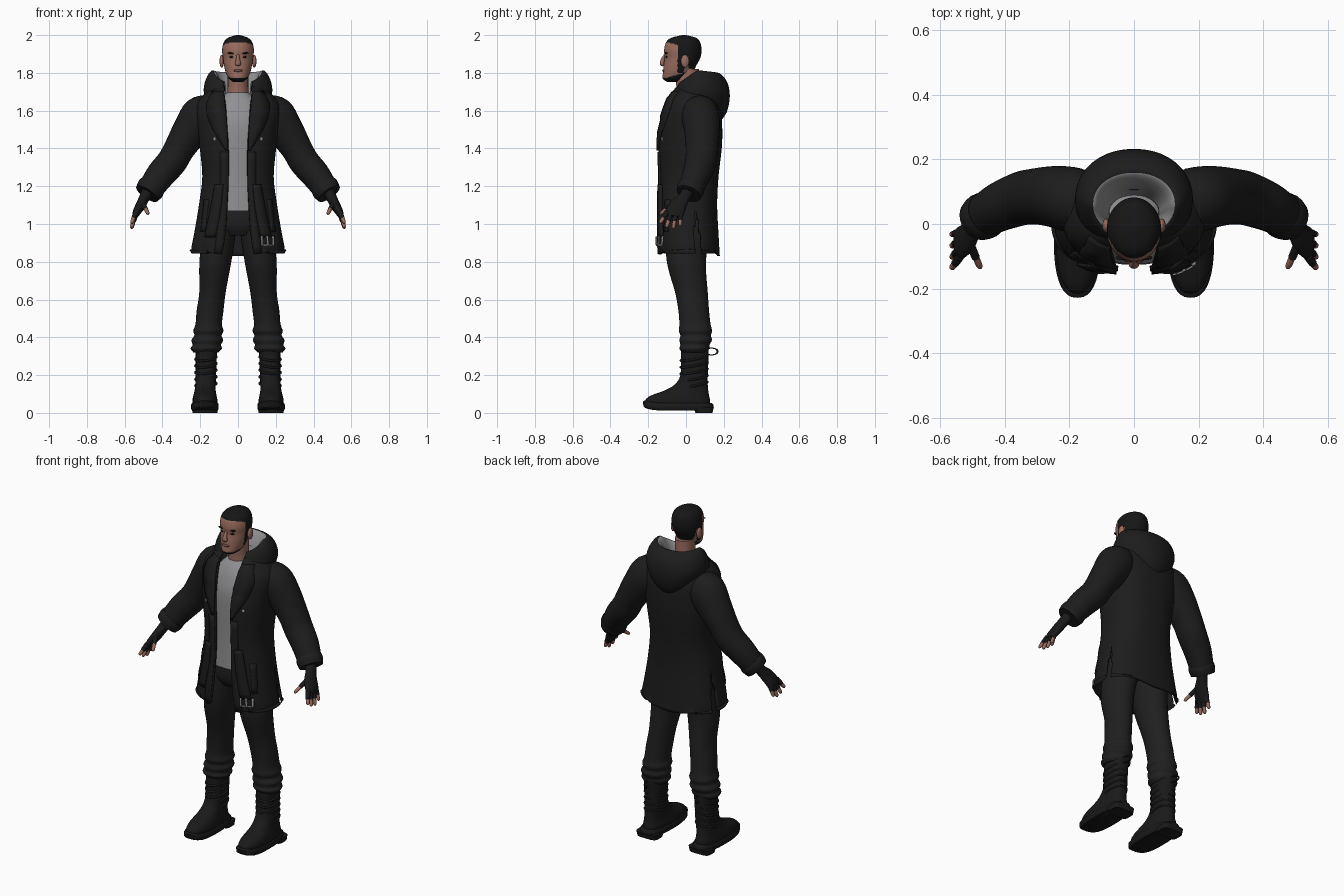
import bpy, bmesh
from math import sin, cos, pi, acos, copysign
from mathutils import Vector

if "Cube" in bpy.data.objects:
    bpy.data.objects.remove(bpy.data.objects["Cube"])


def material(name, r, g, b):
    m = bpy.data.materials.new(name)
    m.use_nodes = True
    m.diffuse_color = (r, g, b, 1)
    bsdf = m.node_tree.nodes["Principled BSDF"]
    bsdf.inputs["Base Color"].default_value = (r, g, b, 1)
    bsdf.inputs["Roughness"].default_value = 0.8
    return m


CLOTH = material("black cloth", .012, .012, .012)
TROUSER = material("charcoal trousers", .014, .014, .014)
LEATHER = material("black leather", .010, .010, .010)
GREY = material("light grey", .28, .28, .29)
SKIN = material("skin", .32, .15, .11)
HAIR = material("black hair", .008, .008, .008)
LIPS = material("lips", .20, .075, .06)
made = []


def smooth(rows, k=4):
    """Catmull-Rom interpolation of equally long tuples."""
    out = []
    for i in range(len(rows) - 1):
        quad = zip(rows[max(i - 1, 0)], rows[i], rows[i + 1], rows[min(i + 2, len(rows) - 1)])
        quad = list(quad)
        for j in range(k):
            t = j / k
            out.append([b + .5 * t * (c - a + t * (2*a - 5*b + 4*c - d + t * (3*(b - c) + d - a)))
                        for a, b, c, d in quad])
    return out + [list(rows[-1])]


def skin(name, rings, mats, closed=True, rule=None, thick=0, side=1, drop=None):
    """Join rings of points into a surface; rule picks a material per face."""
    bm = bmesh.new()
    grid = [[bm.verts.new((side * p[0], p[1], p[2])) for p in ring] for ring in rings]
    n = len(grid[0])
    for i, (a, b) in enumerate(zip(grid, grid[1:])):
        for j in range(n if closed else n - 1):
            k = (j + 1) % n
            f = bm.faces.new((a[j], a[k], b[k], b[j]))
            if rule:
                f.material_index = rule(f.calc_center_median(), i)
    if closed:
        for ring in (grid[0], grid[-1]):
            f = bm.faces.new(ring)
            f.material_index = rule(f.calc_center_median(), 0) if rule else 0
    if drop:
        gone = [f for f in bm.faces if drop(f.calc_center_median())]
        bmesh.ops.delete(bm, geom=gone, context='FACES')
    bmesh.ops.recalc_face_normals(bm, faces=bm.faces)
    me = bpy.data.meshes.new(name)
    bm.to_mesh(me)
    bm.free()
    for m in mats:
        me.materials.append(m)
    ob = bpy.data.objects.new(name, me)
    bpy.context.collection.objects.link(ob)
    if thick:
        mod = ob.modifiers.new("thickness", 'SOLIDIFY')
        mod.thickness, mod.offset = thick, 0
    made.append(ob)
    return ob


def stack(rows, n=40, p=1.0, lift=None):
    """Level rings from rows (x, z, half width, front y, back y, opening half width)."""
    rings = []
    for r in rows:
        x, z, rx, yf, yb = r[:5]
        if len(r) > 5:
            a = pi / 2 - acos(min(1, (r[5] / rx) ** (1 / p)))
            angles = [-pi/2 + a + (2*pi - 2*a) * j / n for j in range(n + 1)]
        else:
            angles = [2 * pi * j / n for j in range(n)]
        rings.append([(x + rx * copysign(abs(cos(t)) ** p, cos(t)),
                       (yf + yb) / 2 + (yb - yf) / 2 * copysign(abs(sin(t)) ** p, sin(t)),
                       z + (lift(z, cos(t), sin(t)) if lift else 0)) for t in angles])
    return rings


def tube(name, path, mat, n=16, side=1, k=4):
    """Limb along a path of (x, y, z, in-plane radius, depth radius)."""
    rows = smooth(path, k)
    pts = [Vector(r[:3]) for r in rows]
    rings = []
    for i, r in enumerate(rows):
        t = (pts[min(i + 1, len(pts) - 1)] - pts[max(i - 1, 0)]).normalized()
        u = t.cross(Vector((0, 1, 0))).normalized()
        v = t.cross(u)
        rings.append([pts[i] + u * r[3] * cos(2*pi*j/n) + v * r[4] * sin(2*pi*j/n) for j in range(n)])
    return skin(name, rings, [mat], side=side)


def ball(name, loc, size, mat):
    bpy.ops.mesh.primitive_uv_sphere_add(segments=16, ring_count=10, location=loc)
    ob = bpy.context.object
    ob.name, ob.scale = name, size
    ob.data.materials.append(mat)
    made.append(ob)
    return ob


def ring(name, loc, rad, thin, mat, size=(1, 1, 1), rot=(0, 0, 0)):
    bpy.ops.mesh.primitive_torus_add(location=loc, rotation=rot, major_radius=rad, minor_radius=thin,
                                     major_segments=28, minor_segments=8)
    ob = bpy.context.object
    ob.name, ob.scale = name, size
    ob.data.materials.append(mat)
    made.append(ob)


# Head: hair and beard are picked by position
def head_colour(c, i):
    x, y, z = c
    hair = z > 1.958 - .25 * max(0, abs(x) - .045) or (y > -.035 and z > 1.885) or (y > .012 and z > 1.825)
    burn = -.045 < y < -.01 and z > 1.80
    beard = z < 1.775 + .28 * max(0, y + .10) and y < 0
    return 1 if hair or burn or beard else 0


head = [(0, 1.752, .025, -.10, -.03), (0, 1.77, .048, -.123, 0), (0, 1.80, .064, -.122, .035),
        (0, 1.84, .074, -.118, .055), (0, 1.88, .080, -.113, .076), (0, 1.92, .084, -.116, .082),
        (0, 1.96, .076, -.106, .076), (0, 1.985, .054, -.08, .055), (0, 2.0, .012, -.02, 0)]
skin("head", stack(smooth(head, 7), 72), [SKIN, HAIR], rule=head_colour)
skin("neck", stack(smooth([(0, 1.64, .075, -.06, .08), (0, 1.70, .056, -.05, .07), (0, 1.82, .055, -.06, .068)])), [SKIN])
tube("nose", [(0, -.112, 1.895, .007, .006), (0, -.124, 1.868, .011, .010), (0, -.126, 1.848, .016, .012),
              (0, -.118, 1.84, .010, .006)], SKIN, 12)
ball("mouth", (0, -.118, 1.812), (.024, .008, .007), LIPS)
for s in (1, -1):
    ball("ear", (s * .086, -.005, 1.862), (.012, .022, .034), SKIN)
    ball("eye", (s * .032, -.101, 1.884), (.013, .008, .006), HAIR)
    ball("eyebrow", (s * .035, -.104, 1.904), (.022, .008, .005), HAIR).rotation_euler[1] = -s * .1

# Shirt and trousers
shirt = [(0, 1.695, .058, -.052, .07), (0, 1.66, .095, -.078, .09), (0, 1.6, .14, -.105, .12),
         (0, 1.5, .165, -.126, .13), (0, 1.25, .15, -.122, .13), (0, 1.07, .165, -.126, .12)]
skin("shirt", stack(smooth(shirt), 40, .85), [GREY])
skin("trouser_hips", stack(smooth([(0, 1.12, .15, -.11, .12), (0, 1.0, .17, -.112, .13),
                                   (0, .94, .12, -.08, .10)]), 40, .85), [TROUSER])
leg = [(.09, 1.02, .085, -.105, .12), (.107, .9, .088, -.108, .115), (.122, .78, .083, -.098, .105),
       (.135, .64, .070, -.058, .115), (.148, .54, .071, -.040, .122), (.155, .47, .070, -.035, .13),
       (.157, .435, .080, -.038, .138), (.159, .41, .072, -.03, .132), (.163, .385, .084, -.035, .137),
       (.165, .36, .075, -.03, .125), (.168, .34, .083, -.035, .122), (.17, .32, .066, -.02, .11)]

# Boots: shaft and foot in one, thick sole, raised heel, laces and pull loop
boot = [(.175, .035, .064, -.205, .125), (.175, .065, .066, -.215, .128), (.175, .09, .062, -.19, .122),
        (.174, .118, .056, -.115, .118), (.172, .15, .054, -.06, .115), (.17, .2, .054, -.03, .115),
        (.168, .3, .056, -.026, .12), (.168, .34, .058, -.026, .12)]
sole = [(.175, .012, .066, -.215, .135), (.175, .02, .073, -.225, .145), (.175, .045, .073, -.228, .145),
        (.175, .052, .068, -.22, .138)]
for s in (1, -1):
    skin("trouser_leg", stack(smooth(leg), 32), [TROUSER], side=s)
    skin("boot", stack(smooth(boot), 36, .85), [LEATHER], side=s)
    skin("boot_sole", stack(sole, 36, .8,
                            lambda z, c, t: .014 * max(0, -t) ** 4), [LEATHER], side=s)
    skin("boot_heel", stack([(.175, 0, .066, .05, .14), (.175, .03, .07, .04, .147)], 28, .5), [LEATHER], side=s)
    for i in range(5):
        ring("boot_lace", (s * .17, .043, .15 + .035 * i), .06, .006, LEATHER, (.95, 1.2, 1), (.18, s * .12, 0))
    ring("boot_pull_loop", (s * .17, .135, .325), .026, .004, LEATHER, (.7, 1.3, 1), (0, pi / 2, .3))

# Coat with an open front, side vents and a curved hem
coat = smooth([(0, 1.73, .095, -.055, .11, .07), (0, 1.69, .165, -.075, .15, .072),
               (0, 1.62, .215, -.108, .178, .064), (0, 1.5, .205, -.136, .185, .056),
               (0, 1.4, .195, -.142, .182, .05), (0, 1.25, .182, -.138, .165, .05),
               (0, 1.1, .20, -.14, .158, .056), (0, .95, .225, -.145, .165, .066),
               (0, .83, .25, -.142, .172, .085)])


def hem(z, c, t):
    return .035 * abs(c) if z < .84 else 0


def vent(c):
    return c.z < 1.08 and .045 < c.y < .045 + .028 * (1.14 - c.z) / .2 and abs(c.x) > .15


skin("coat", stack(coat, 110, .8, hem), [CLOTH], closed=False, thick=.014, drop=vent)


def strip(name, pts, mat, side=1, off=.012, thick=.01):
    """Band lying on the coat front, from (x, z, half width)."""
    rings = []
    for x, z, w in smooth(pts, 4):
        r = min(coat, key=lambda q: abs(q[1] - z))
        cy, ry = (r[3] + r[4]) / 2, (r[4] - r[3]) / 2
        edge = []
        for px in (x - w, x, x + w):
            edge.append((px, cy - off - ry * max(0, 1 - (abs(px) / r[2]) ** 2.5) ** .4, z))
        rings.append(edge)
    skin(name, rings, [mat], closed=False, thick=thick, side=side)


for s in (1, -1):
    strip("lapel", [(.105, 1.70, .03), (.118, 1.62, .05), (.10, 1.52, .042), (.06, 1.39, .006)], CLOTH, s)
    strip("hanging_belt", [(.10, 1.21, .022), (.118, 1.08, .027), (.148, .93, .028)], CLOTH, s, .016)
    strip("front_edge", [(.075, 1.38, .02), (.078, 1.1, .02), (.105, .84, .02)], CLOTH, s, .008)
    strip("pocket_flap", [(.165, 1.13, .012), (.185, .96, .012)], CLOTH, s, .01)
    ball("chest_stud", (s * .12, -.122, 1.45), (.012, .008, .012), GREY)
    ball("shoulder_stud", (s * .212, .07, 1.667), (.013, .013, .008), GREY)

# Belt buckle on the left end
for x in (.125, .155, .185):
    strip("buckle_bar", [(x, .935, .005), (x + .003, .885, .005)], GREY, 1, .026, .006)
strip("buckle_cross_bar", [(.157, .893, .034), (.157, .883, .034)], GREY, 1, .026, .006)

# Hood draped behind the neck: rolls over the lip into the grey lining
hood = smooth([(0, 1.60, .13, -.04, .178, .09), (0, 1.65, .162, -.065, .212, .09),
               (0, 1.71, .178, -.075, .228, .085), (0, 1.77, .165, -.065, .21, .08),
               (0, 1.808, .138, -.045, .172, .075), (0, 1.80, .118, -.03, .148, .07),
               (0, 1.75, .098, -.02, .115, .065), (0, 1.69, .08, -.02, .09, .06)])


def drape(z, c, t):
    back = max(0, t)
    return -.07 * max(0, -t) - .045 * back ** 4 * max(0, min(1, (1.75 - z) / .1)) - .012 * back


skin("hood", stack(hood, 60, .95, drape), [CLOTH, GREY], closed=False, thick=.008,
     rule=lambda c, i: 1 if i >= 18 and c.y > -.03 else 0)

# Sleeves, cuffs, fingerless gloves and fingertips
sleeve = [(.13, .06, 1.615, .075, .085), (.19, .075, 1.575, .108, .10), (.25, .085, 1.495, .097, .094),
          (.31, .085, 1.40, .082, .086), (.35, .078, 1.33, .08, .083), (.41, .055, 1.26, .077, .076),
          (.46, .027, 1.19, .068, .067), (.478, .015, 1.165, .064, .064)]
palm = [(.47, .02, 1.19, .034, .036), (.495, -.01, 1.14, .028, .032), (.515, -.04, 1.10, .026, .045),
        (.535, -.058, 1.065, .022, .05), (.545, -.065, 1.04, .014, .046)]
fingers = [(-.10, -.138, 1.005), (-.077, -.104, .982), (-.052, -.068, .975), (-.028, -.032, .99)]
for s in (1, -1):
    tube("sleeve", sleeve, CLOTH, 28, s)
    tube("sleeve_cuff", [(.452, .032, 1.202, .072, .07), (.465, .024, 1.184, .075, .073),
                         (.482, .013, 1.16, .068, .067)], CLOTH, 28, s)
    tube("glove_palm", palm, LEATHER, 20, s)
    for y0, y1, z1 in fingers + [(None, 0, 0)]:
        a, b = Vector((.538, y0 or 0, 1.065)), Vector((.564, y1, z1))
        if y0 is None:
            a, b = Vector((.508, -.06, 1.115)), Vector((.474, -.137, 1.052))
        m, e = a.lerp(b, .58), a.lerp(b, .9)
        tube("glove_finger", [(*a, .014, .014), (*m, .0125, .0125)], LEATHER, 10, s)
        tube("fingertip", [(*m, .0105, .0105), (*e, .0095, .0095), (*b, .004, .004)], SKIN, 10, s)

# Smooth shading with sharp edges kept
bpy.ops.object.select_all(action='DESELECT')
for ob in made:
    ob.select_set(True)
bpy.context.view_layer.objects.active = made[0]
bpy.ops.object.shade_smooth_by_angle(angle=.8)
